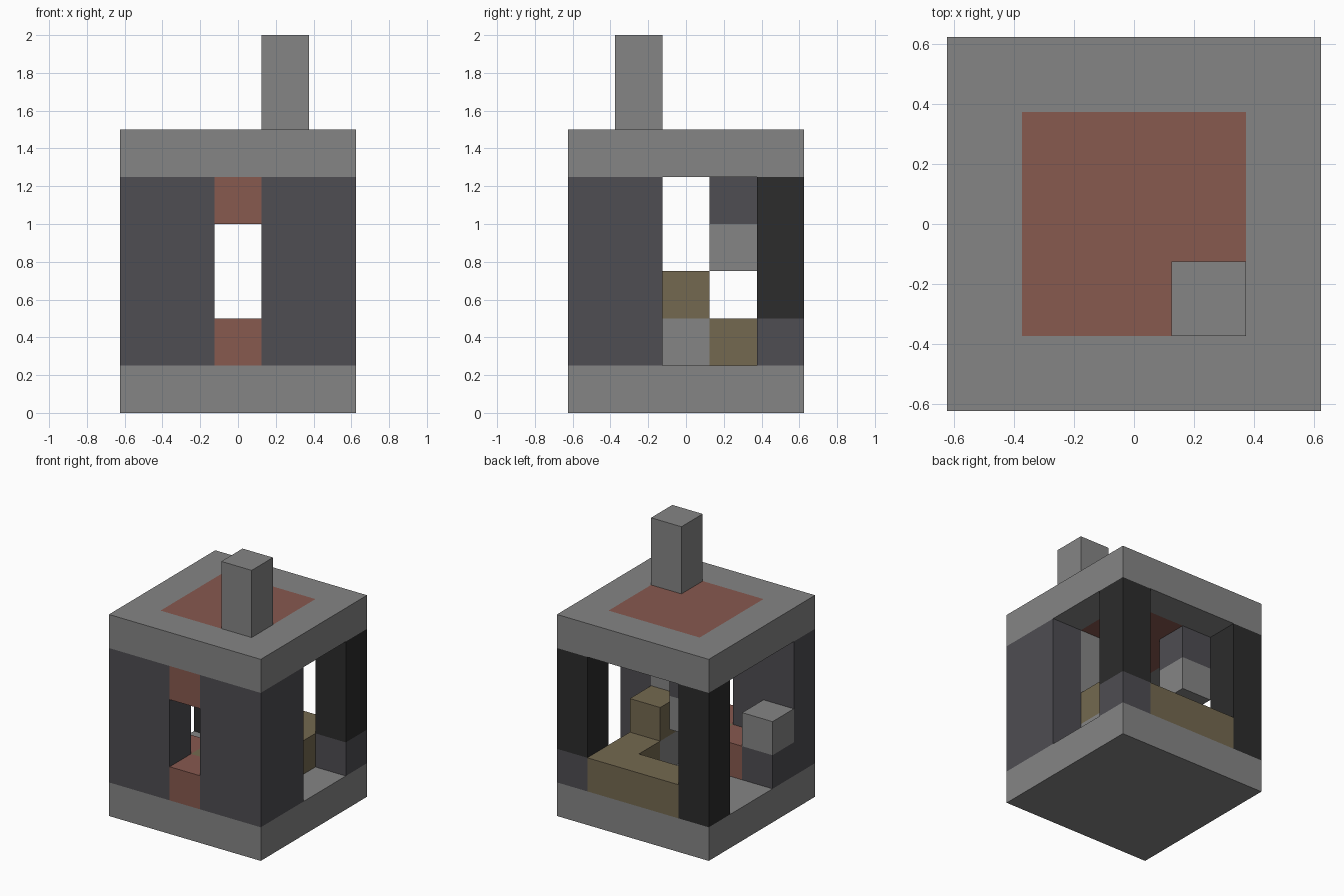
import bpy
import bmesh
from mathutils import Matrix, Vector

if "Cube" in bpy.data.objects:
    bpy.data.objects.remove(bpy.data.objects["Cube"], do_unlink=True)

CELL = 0.25      # everything sits on a grid of cubes, five wide and five deep
HALF = 2.5


def material(name, colour):
    mat = bpy.data.materials.new(name)
    mat.use_nodes = True
    rgba = (*colour, 1)
    mat.diffuse_color = rgba
    mat.node_tree.nodes["Principled BSDF"].inputs["Base Color"].default_value = rgba
    return mat


stone = material("grey stone", (0.235, 0.235, 0.235))
slate = material("dark slate", (0.077, 0.074, 0.085))
coal = material("black coal", (0.025, 0.025, 0.025))
brick = material("red brick", (0.242, 0.1, 0.078))
timber = material("olive timber", (0.174, 0.141, 0.08))


def part(name, mat, *boxes):
    """One object made of boxes, each given as grid start and size in cells."""
    bm = bmesh.new()
    for start, size in boxes:
        start, size = Vector(start), Vector(size)
        centre = (start + size / 2 - Vector((HALF, HALF, 0))) * CELL
        bmesh.ops.create_cube(bm, size=1, matrix=Matrix.Translation(centre)
                              @ Matrix.Diagonal((*(size * CELL), 1)))
    mesh = bpy.data.meshes.new(name)
    bm.to_mesh(mesh)
    bm.free()
    mesh.materials.append(mat)
    obj = bpy.data.objects.new(name, mesh)
    bpy.context.collection.objects.link(obj)
    return obj


# Base slab
part("base", stone, ((0, 0, 0), (5, 5, 1)))

# Roof rim with a brick panel let into it, open where the chimney passes
part("roof_rim", stone,
     ((0, 0, 5), (5, 1, 1)), ((0, 4, 5), (5, 1, 1)),
     ((0, 1, 5), (1, 3, 1)), ((4, 1, 5), (1, 3, 1)))
part("roof_panel", brick, ((1, 2, 5), (3, 2, 1)), ((1, 1, 5), (2, 1, 1)))

# Chimney from floor to top
part("chimney", stone, ((3, 1, 1), (1, 1, 7)))

# Front wall either side of the doorway, with brick sill and lintel
part("front_wall_right", slate, ((0, 0, 1), (2, 1, 4)))
part("front_wall_left", slate, ((3, 0, 1), (2, 1, 4)))
part("door_sill", brick, ((2, 0, 1), (1, 1, 1)))
part("door_lintel", brick, ((2, 0, 4), (1, 1, 1)))

# Side walls behind the front
part("side_wall_left", slate, ((4, 1, 1), (1, 1, 4)))
part("side_wall_right", slate, ((0, 1, 1), (1, 1, 1)))
part("side_ledge_right", stone, ((0, 1, 2), (1, 1, 1)))

# Back corner posts
part("back_post_right", coal, ((0, 4, 1), (1, 1, 4)))
part("back_post_left", coal, ((4, 4, 2), (1, 1, 3)))
part("back_post_left_foot", slate, ((4, 4, 1), (1, 1, 1)))

# Low timber along the back, turning inwards
part("back_bench", timber, ((1, 4, 1), (3, 1, 1)), ((3, 3, 1), (1, 1, 1)))
part("pedestal_foot", stone, ((3, 2, 1), (1, 1, 1)))
part("pedestal_top", timber, ((3, 2, 2), (1, 1, 1)))

# Blocks inside the doorway
part("inner_step", timber, ((2, 1, 1), (1, 1, 1)))
part("inner_brick", brick, ((1, 1, 1), (1, 1, 1)))

# Block hanging from the roof
part("hanger", slate, ((1, 3, 4), (1, 1, 1)))
part("hanging_block", stone, ((1, 3, 3), (1, 1, 1)))
